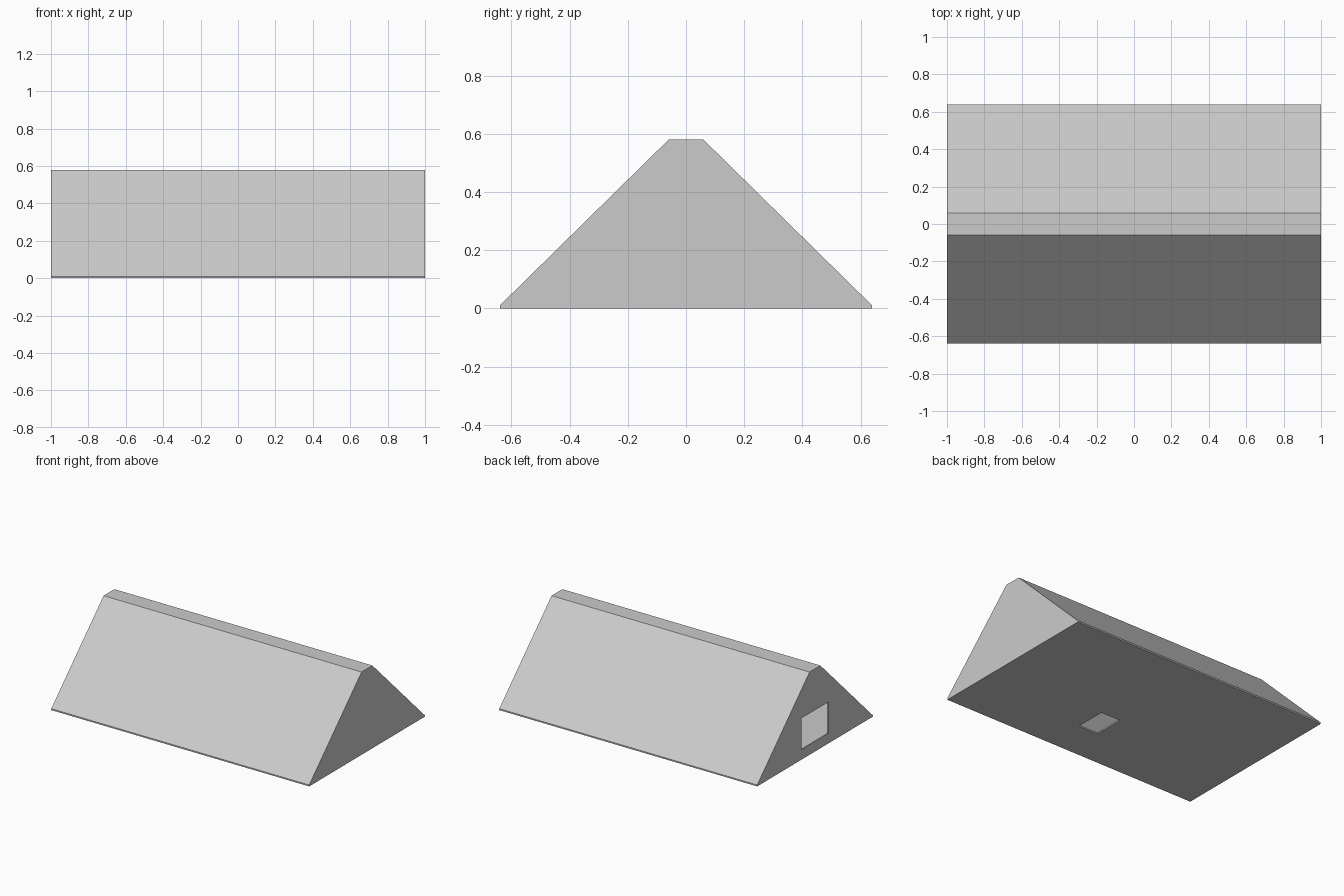
import bpy, bmesh

if "Cube" in bpy.data.objects:
    bpy.data.objects.remove(bpy.data.objects["Cube"])

T = 0.01  # panel thickness


def prism(name, profile, x0, x1):
    """Extrude a closed (y, z) profile along x."""
    bm = bmesh.new()
    face = bm.faces.new([bm.verts.new((x0, y, z)) for y, z in profile])
    ext = bmesh.ops.extrude_face_region(bm, geom=[face])
    verts = [v for v in ext["geom"] if isinstance(v, bmesh.types.BMVert)]
    bmesh.ops.translate(bm, verts=verts, vec=(x1 - x0, 0, 0))
    bmesh.ops.recalc_face_normals(bm, faces=bm.faces)
    me = bpy.data.meshes.new(name)
    bm.to_mesh(me)
    bm.free()
    ob = bpy.data.objects.new(name, me)
    bpy.context.collection.objects.link(ob)
    return ob


def box(name, x, y, z):
    return prism(name, [(y[0], z[0]), (y[1], z[0]), (y[1], z[1]), (y[0], z[1])], *x)


def roof_profile(half_base, z_base, half_top, z_top):
    return [(-half_base, z_base), (half_base, z_base), (half_top, z_top), (-half_top, z_top)]


def cut(target, cutter):
    cutter.hide_render = True
    mod = target.modifiers.new("cut", 'BOOLEAN')
    mod.operation = 'DIFFERENCE'
    mod.solver = 'EXACT'
    mod.object = cutter
    bpy.context.view_layer.objects.active = target
    bpy.ops.object.modifier_apply(modifier=mod.name)
    bpy.data.objects.remove(cutter)


# Floor slab with a hatch opening
floor = box("floor", (-1, 1), (-0.64, 0.64), (0, T))
cut(floor, box("hatch_cutter", (0.0, 0.15), (-0.36, -0.14), (-0.1, 0.1)))

# Hollow roof shell: sloped sides, flat ridge and gable ends
roof = prism("roof_shell", roof_profile(0.64, T, 0.06, 0.58), -1, 1)
cut(roof, prism("hollow_cutter", roof_profile(0.667, -0.03, 0.056, 0.57), -1 + T, 1 - T))

# Window opening in the left gable
cut(roof, box("window_cutter", (-1.1, -0.9), (-0.15, 0.15), (0.07, 0.29)))
